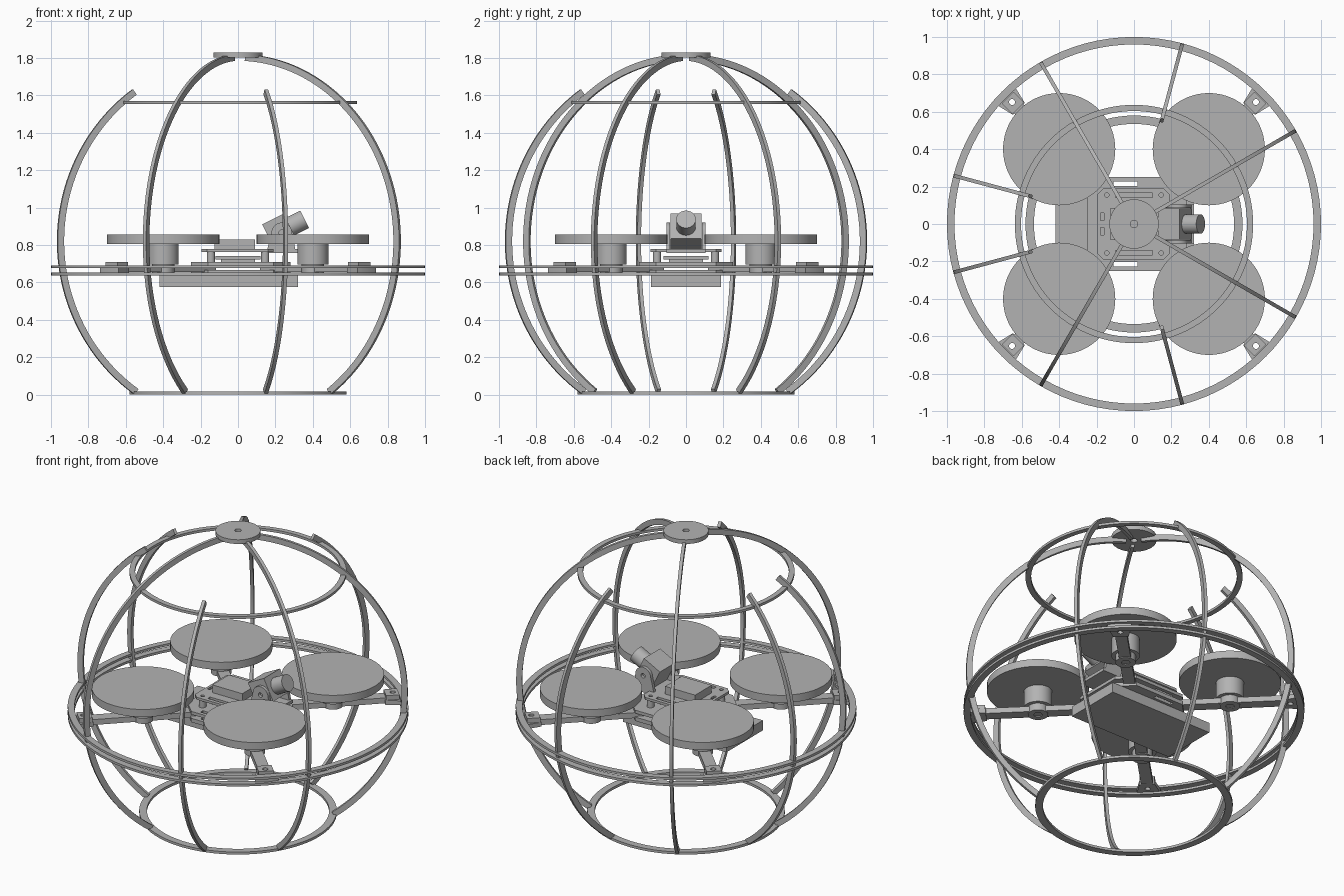
import bpy, bmesh
from math import sin, cos, pi, radians, sqrt
from mathutils import Matrix, Vector

if "Cube" in bpy.data.objects:
    bpy.data.objects.remove(bpy.data.objects["Cube"])

GREY = (0.45, 0.45, 0.45, 1)
mat = bpy.data.materials.new("plain grey")
mat.use_nodes = True
mat.diffuse_color = GREY
mat.node_tree.nodes["Principled BSDF"].inputs["Base Color"].default_value = GREY
CENTRE_Z = 0.82


def finish(name, mesh, matrix=Matrix()):
    obj = bpy.data.objects.new(name, mesh)
    bpy.context.collection.objects.link(obj)
    mesh.materials.clear()
    mesh.materials.append(mat)
    mesh.transform(matrix)
    bpy.ops.object.select_all(action='DESELECT')
    obj.select_set(True)
    bpy.context.view_layer.objects.active = obj
    bpy.ops.object.shade_smooth_by_angle(angle=radians(30))
    return obj


def circle(r, x=0, y=0, n=32):
    return [(x + r * cos(2 * pi * i / n), y + r * sin(2 * pi * i / n)) for i in range(n)]


def rect(x0, x1, y0, y1):
    return [(x0, y0), (x1, y0), (x1, y1), (x0, y1)]


def chamfered(x0, x1, y, c):
    half = [(x0, y - c), (x0 + c, y), (x1 - c, y), (x1, y - c)]
    return half + [(px, -py) for px, py in reversed(half)]


# Flat plate: first loop is the outline, the others are holes
def plate(name, loops, z0, z1, matrix=Matrix()):
    curve = bpy.data.curves.new(name, 'CURVE')
    curve.dimensions = '2D'
    curve.fill_mode = 'BOTH'
    curve.extrude = (z1 - z0) / 2
    for loop in loops:
        s = curve.splines.new('POLY')
        s.points.add(len(loop) - 1)
        for p, (x, y) in zip(s.points, loop):
            p.co = (x, y, 0, 1)
        s.use_cyclic_u = True
    temp = bpy.data.objects.new("outline", curve)
    bpy.context.collection.objects.link(temp)
    dg = bpy.context.evaluated_depsgraph_get()
    mesh = bpy.data.meshes.new_from_object(temp.evaluated_get(dg))
    bpy.data.objects.remove(temp)
    bm = bmesh.new()
    bm.from_mesh(mesh)
    bmesh.ops.remove_doubles(bm, verts=bm.verts, dist=1e-5)
    bmesh.ops.recalc_face_normals(bm, faces=bm.faces)
    bm.to_mesh(mesh)
    bm.free()
    return finish(name, mesh, matrix @ Matrix.Translation((0, 0, (z0 + z1) / 2)))


def box(name, x0, x1, y, z0, z1, matrix=Matrix()):
    return plate(name, [rect(x0, x1, -y, y)], z0, z1, matrix)


# Curved cage rib: a rectangular section swept along a meridian
def rib(name, azimuth, a0, a1, n=40):
    bm = bmesh.new()
    rows = []
    for i in range(n + 1):
        a = radians(a0 + (a1 - a0) * i / n)
        rows.append([bm.verts.new((r * cos(a), t, CENTRE_Z + r * sin(a)))
                     for r, t in ((0.965, -0.01), (1, -0.01), (1, 0.01), (0.965, 0.01))])
    for p, q in zip(rows, rows[1:]):
        for k in range(4):
            bm.faces.new((p[k], p[(k + 1) % 4], q[(k + 1) % 4], q[k]))
    bm.faces.new(rows[0])
    bm.faces.new(rows[-1])
    bmesh.ops.recalc_face_normals(bm, faces=bm.faces)
    mesh = bpy.data.meshes.new(name)
    bm.to_mesh(mesh)
    bm.free()
    return finish(name, mesh, Matrix.Rotation(radians(azimuth), 4, 'Z'))


# Cage
for az in (30, -30, 120, -120):
    rib("long_rib", az, -55, 87.2, 56)
for az in (75, -75, 165, -165):
    rib("short_rib", az, -55, 54.3)
for name, outer, inner, z0, z1 in (
        ("base_ring", 0.58, 0.535, 0, 0.016),
        ("lower_equator_ring", 1, 0.96, 0.637, 0.652),
        ("upper_equator_ring", 1, 0.96, 0.676, 0.691),
        ("upper_ring", 0.637, 0.604, 1.553, 1.569)):
    plate(name, [circle(outer, n=96), circle(inner, n=96)], z0, z1)
plate("top_cap", [circle(0.132, n=48), circle(0.02)], 1.803, 1.83)

# Four arms with mounting tabs, motors and rotor discs
R = 0.4 * sqrt(2)
for k in range(4):
    turn = Matrix.Rotation(radians(45 + 90 * k), 4, 'Z')
    plate("arm", [rect(0.2, 0.9, -0.035, 0.035)], 0.655, 0.69, turn)
    plate("arm_tab", [[(0.87, -0.045), (0.975, -0.07), (0.985, 0), (0.975, 0.07), (0.87, 0.045)],
                      circle(0.016, 0.922)], 0.65, 0.678, turn)
    plate("tab_block", [rect(0.875, 0.955, -0.045, 0.045), circle(0.016, 0.922)],
          0.678, 0.708, turn)
    plate("motor_mount", [circle(0.06, R), circle(0.025, R)], 0.65, 0.7, turn)
    plate("motor", [circle(0.083, R, n=40)], 0.695, 0.81, turn)
    plate("rotor_disc", [circle(0.3, R, n=72)], 0.806, 0.855, turn)

# Battery and stacked frame plates
box("battery", -0.42, 0.32, 0.187, 0.575, 0.64)
slots = [rect(-0.11, 0.02, s * 0.215 - 0.012, s * 0.215 + 0.012) for s in (-1, 1)]
plate("bottom_plate", [chamfered(-0.25, 0.28, 0.25, 0.09)] + slots, 0.64, 0.665)
plate("middle_plate", [chamfered(-0.25, 0.28, 0.25, 0.09)] + slots, 0.69, 0.71)
corners = [(x, y) for x in (-0.145, 0.145) for y in (-0.155, 0.155)]
holes = [circle(0.012, x, y, 16) for x, y in corners]
side_slots = [rect(-0.1, 0.1, s * 0.155 - 0.012, s * 0.155 + 0.012) for s in (-1, 1)]
end_slots = [rect(-0.178, -0.16, y - 0.02, y + 0.02) for y in (-0.04, 0.04)]
plate("top_plate", [chamfered(-0.195, 0.19, 0.19, 0.03)] + holes + side_slots + end_slots,
      0.762, 0.778)
for x, y in corners:
    plate("standoff", [circle(0.022, x, y, 20), circle(0.012, x, y, 16)], 0.71, 0.762)
box("flight_board", -0.12, 0.12, 0.12, 0.722, 0.74)
box("board_support", -0.09, 0.09, 0.09, 0.71, 0.722)
box("receiver", -0.125, 0.09, 0.085, 0.778, 0.828)

# Camera, tilted upward, held between two bracket cheeks
tilt = Matrix.Translation((0.234, 0, 0.875)) @ Matrix.Rotation(radians(-27), 4, 'Y')
box("camera_body", -0.078, 0.05, 0.083, -0.07, 0.078, tilt)
plate("camera_lens", [circle(0.052, n=36)], 0, 0.137, tilt @ Matrix.Rotation(pi / 2, 4, 'Y'))
cheek = [(-0.08, -0.1), (0.075, -0.1)] + [
    (0.055 * cos(pi * i / 12), 0.055 * sin(pi * i / 12)) for i in range(13)]
for s in (-1, 1):
    plate("camera_bracket_cheek", [cheek, circle(0.015, n=16)], -0.01, 0.01,
          Matrix.Translation((0.234, s * 0.095, 0.865)) @ Matrix.Rotation(pi / 2, 4, 'X'))
box("camera_bracket_base", 0.14, 0.32, 0.105, 0.758, 0.778)
